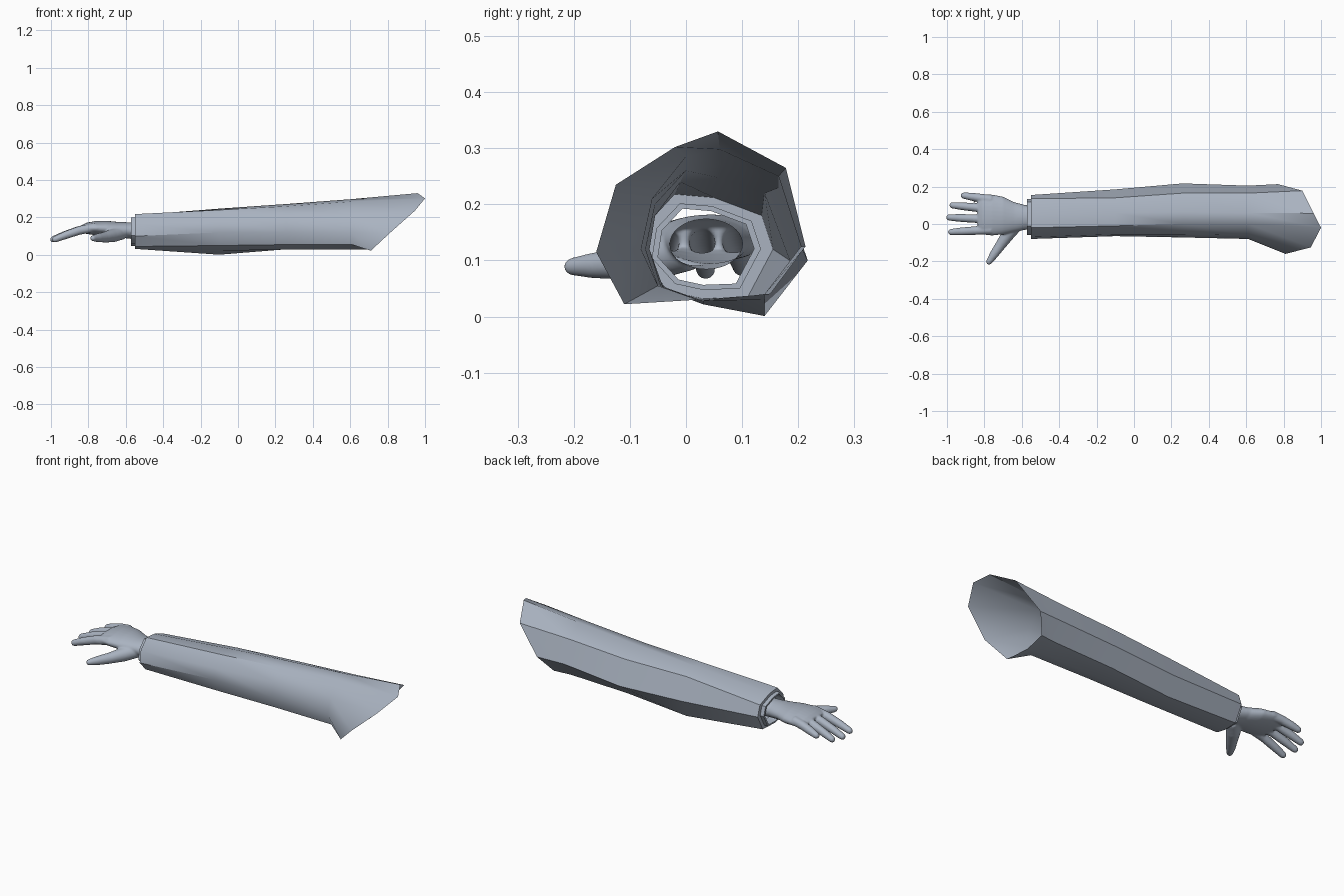
import bpy, bmesh, math
from mathutils import Vector

if "Cube" in bpy.data.objects:
    bpy.data.objects.remove(bpy.data.objects["Cube"])

grey = bpy.data.materials.new("blue_grey")
grey.diffuse_color = (0.40, 0.45, 0.53, 1)
grey.use_nodes = True
grey.node_tree.nodes["Principled BSDF"].inputs["Base Color"].default_value = grey.diffuse_color


def make_object(name, bm, angle):
    me = bpy.data.meshes.new(name)
    bm.to_mesh(me)
    bm.free()
    me.materials.append(grey)
    ob = bpy.data.objects.new(name, me)
    bpy.context.collection.objects.link(ob)
    bpy.ops.object.select_all(action='DESELECT')
    ob.select_set(True)
    bpy.context.view_layer.objects.active = ob
    bpy.ops.object.shade_smooth_by_angle(angle=math.radians(angle))
    return ob


def loft(bm, rings, caps=False):
    loops = [[bm.verts.new(p) for p in r] for r in rings]
    n = len(loops[0])
    for a, b in zip(loops, loops[1:]):
        for i in range(n):
            j = (i + 1) % n
            bm.faces.new((a[i], a[j], b[j], b[i]))
    if caps:
        bm.faces.new(loops[0][::-1])
        bm.faces.new(loops[-1])


def at(x, yz):
    return [(x, y, z) for y, z in yz]


def shrink(ring, x, s):
    c = sum((Vector(p) for p in ring), Vector()) / len(ring)
    return [(x, c.y + (p[1] - c.y) * s, c.z + (p[2] - c.z) * s) for p in ring]


# sleeve: nine-sided cross-sections from the cuff to the slanted shoulder opening
wrist = at(-.55, [(-.02, .218), (.05, .212), (.135, .18), (.155, .12), (.11, .035),
                  (.03, .032), (-.03, .045), (-.08, .1), (-.07, .165)])
elbow = at(-.1, [(-.01, .24), (.06, .247), (.14, .22), (.185, .1), (.14, .001),
                 (.03, .022), (-.04, .05), (-.065, .12), (-.055, .18)])
upper = at(.26, [(0, .26), (.065, .272), (.165, .23), (.217, .1), (.14, .03),
                 (.03, .028), (-.045, .055), (-.072, .12), (-.055, .2)])
flare = at(.61, [(0, .285), (.06, .298), (.165, .25), (.205, .125), (.14, .04),
                 (.03, .028), (-.05, .055), (-.08, .12), (-.06, .21)])
mouth = [(1, -.02, .302), (.96, .057, .33), (.9, .178, .265), (.77, .213, .125),
         (.71, .15, .04), (.69, .02, .03), (.71, -.11, .022), (.81, -.16, .115),
         (.945, -.125, .235)]
bm = bmesh.new()
loft(bm, [mouth, flare, upper, elbow, wrist, shrink(wrist, -.55, .82)])
bmesh.ops.recalc_face_normals(bm, faces=bm.faces)
make_object("sleeve", bm, 40)

# cuff: short band sticking out of the sleeve end, open in the middle
bm = bmesh.new()
loft(bm, [shrink(wrist, -.55, .82), shrink(wrist, -.572, .82),
          shrink(wrist, -.572, .73), shrink(wrist, -.52, .73)])
bmesh.ops.recalc_face_normals(bm, faces=bm.faces)
make_object("cuff", bm, 40)


# hand: overlapping rounded tubes, fused into one skin
def ellipse_ring(c, side, up, w, h, n=20):
    return [c + side * (w * math.cos(2 * math.pi * i / n)) + up * (h * math.sin(2 * math.pi * i / n))
            for i in range(n)]


def tube(bm, pts):
    """pts: (x, y, z, radius); rounded tip at the last point"""
    P = [Vector(p[:3]) for p in pts]
    R = [p[3] for p in pts]
    d = (P[-1] - P[-2]).normalized()
    tip, r = P[-1], R[-1]
    for a in (30, 60, 82):
        P.append(tip + d * r * math.sin(math.radians(a)))
        R.append(r * math.cos(math.radians(a)))
    rings = []
    for i, p in enumerate(P):
        t = (P[min(i + 1, len(P) - 1)] - P[max(i - 1, 0)]).normalized()
        side = t.cross(Vector((0, 0, 1))).normalized()
        rings.append(ellipse_ring(p, side, side.cross(t), R[i], R[i]))
    loft(bm, rings, True)


bm = bmesh.new()
palm = [(-.50, .037, .128, .064, .046), (-.58, .035, .130, .066, .044),
        (-.64, .037, .135, .080, .041), (-.70, .045, .140, .101, .042),
        (-.76, .048, .143, .110, .038), (-.81, .050, .142, .107, .030),
        (-.835, .050, .139, .095, .020)]
loft(bm, [ellipse_ring(Vector((x, y, z)), Vector((0, 1, 0)), Vector((0, 0, 1)), w, h, 28)
          for x, y, z, w, h in palm], True)
# fingers: base y, tip y, tip x, tip z
for y0, y1, x1, z1 in [(.130, .152, -.925, .113), (.080, .100, -.985, .088),
                       (.025, .035, -1.003, .083), (-.030, -.043, -.993, .083)]:
    x1 += .015
    x0, z0 = -.76, .147
    tube(bm, [(x0, y0, z0, .025),
              (x0 + (x1 - x0) * .4, y0 + (y1 - y0) * .4, z0 + (z1 - z0) * .25, .023),
              (x0 + (x1 - x0) * .75, y0 + (y1 - y0) * .75, z0 + (z1 - z0) * .66, .021),
              (x1, y1, z1, .017)])
# thumb
tube(bm, [(-.62, .005, .118, .036), (-.67, -.05, .103, .036), (-.715, -.115, .094, .028),
          (-.75, -.165, .091, .023), (-.775, -.202, .089, .016)])
bmesh.ops.recalc_face_normals(bm, faces=bm.faces)
hand = make_object("hand", bm, 60)
rm = hand.modifiers.new("fuse", 'REMESH')
rm.mode = 'VOXEL'
rm.voxel_size = .005
sm = hand.modifiers.new("soften", 'SMOOTH')
sm.factor = .5
sm.iterations = 5
me = bpy.data.meshes.new_from_object(hand.evaluated_get(bpy.context.evaluated_depsgraph_get()))
hand.modifiers.clear()

# open the wrist end so the hand is a hollow skin
bm = bmesh.new()
bm.from_mesh(me)
cut = bmesh.ops.bisect_plane(bm, geom=bm.verts[:] + bm.edges[:] + bm.faces[:],
                             plane_co=(-.54, 0, 0), plane_no=(1, 0, 0), clear_outer=True)
for f in bm.faces:
    f.smooth = True
    f.material_index = 0
bm.to_mesh(hand.data)
bm.free()
